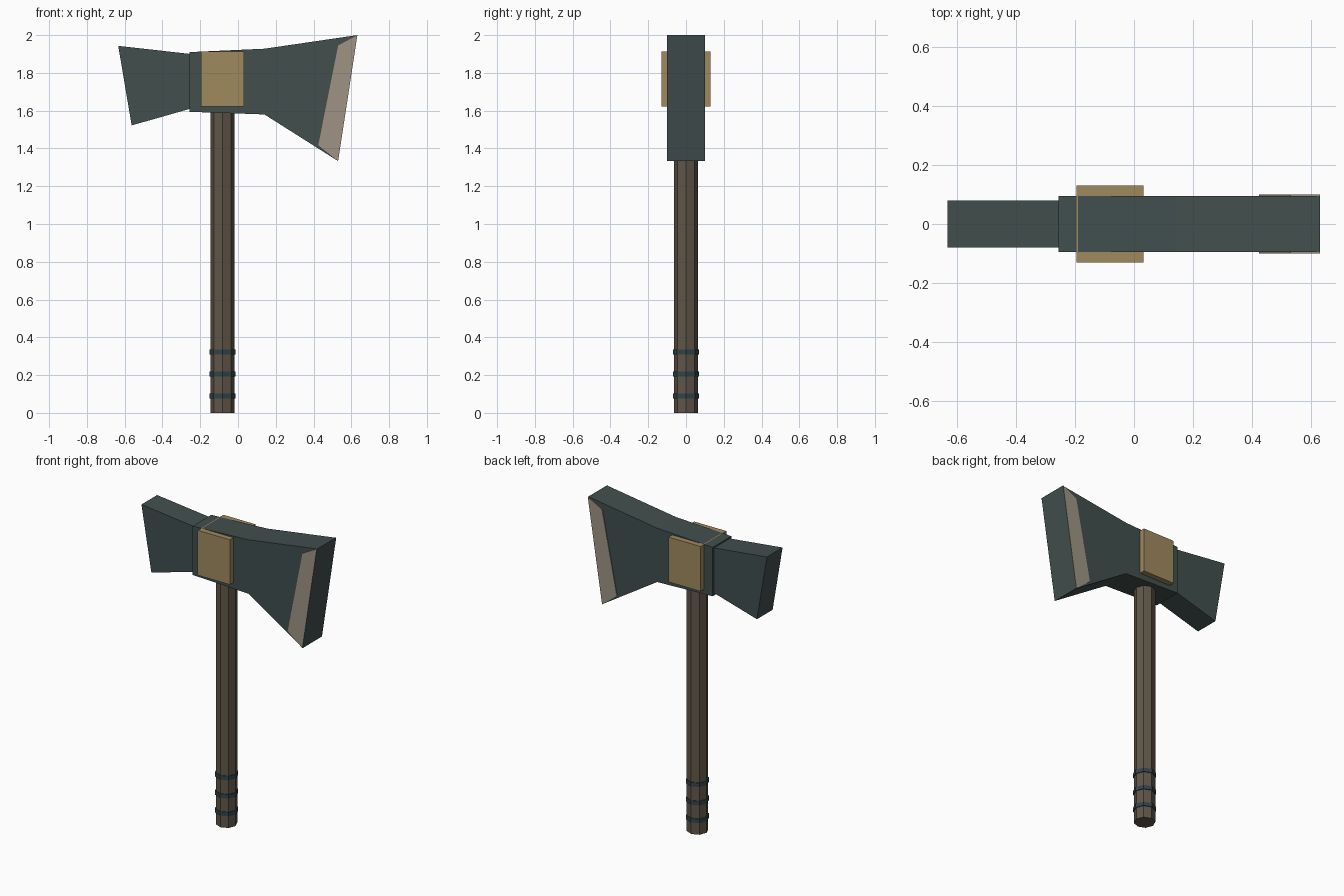
import bpy, bmesh, math
from mathutils import Matrix

cube = bpy.data.objects.get("Cube")
if cube:
    bpy.data.objects.remove(cube, do_unlink=True)


def material(name, rgb):
    m = bpy.data.materials.new(name)
    m.use_nodes = True
    m.diffuse_color = (*rgb, 1)
    bsdf = m.node_tree.nodes["Principled BSDF"]
    bsdf.inputs["Base Color"].default_value = (*rgb, 1)
    bsdf.inputs["Roughness"].default_value = 0.8
    return m


STEEL = material("dark steel", (0.053, 0.078, 0.076))
EDGE = material("pale edge", (0.342, 0.296, 0.231))
BRASS = material("brass", (0.352, 0.254, 0.114))
WOOD = material("brown wood", (0.12, 0.094, 0.066))
BAND = material("blue steel", (0.03, 0.058, 0.069))


def finish(name, bm, *mats):
    bmesh.ops.recalc_face_normals(bm, faces=bm.faces)
    mesh = bpy.data.meshes.new(name)
    bm.to_mesh(mesh)
    bm.free()
    for m in mats:
        mesh.materials.append(m)
    obj = bpy.data.objects.new(name, mesh)
    bpy.context.collection.objects.link(obj)
    return obj


def slab(name, profile, half, *mats):
    """Extrude an x-z outline evenly to both sides of y = 0."""
    bm = bmesh.new()
    face = bm.faces.new([bm.verts.new((x, -half, z)) for x, z in profile])
    out = bmesh.ops.extrude_face_region(bm, geom=[face])["geom"]
    verts = [v for v in out if isinstance(v, bmesh.types.BMVert)]
    bmesh.ops.translate(bm, verts=verts, vec=(0, 2 * half, 0))
    return finish(name, bm, *mats)


def rod(name, radius, z0, z1, mat):
    """Eight-sided upright rod on the handle axis."""
    bm = bmesh.new()
    bmesh.ops.create_cone(bm, cap_ends=True, segments=8, radius1=radius, radius2=radius,
                          depth=z1 - z0, matrix=Matrix.Translation((-0.082, 0, (z0 + z1) / 2)))
    return finish(name, bm, mat)


# Handle and its grip bands
rod("handle", 0.064, 0, 1.75, WOOD)
for i, z in enumerate((0.09, 0.205, 0.323)):
    rod(f"grip_band_{i + 1}", 0.069, z - 0.013, z + 0.013, BAND)

# Head: flaring blade and the hammer-like poll behind it
slab("blade", [(-0.257, 1.594), (0.14, 1.58), (0.53, 1.333), (0.632, 2.0),
               (0.14, 1.928), (-0.257, 1.91)], 0.095, STEEL)
slab("poll", [(-0.25, 1.611), (-0.563, 1.522), (-0.634, 1.943), (-0.25, 1.9)], 0.08, STEEL)

# Ground cutting edge: pale on the sides, dark on the blunt end
edge = slab("cutting_edge", [(0.425, 1.417), (0.53, 1.333), (0.632, 2.0), (0.53, 1.945)],
            0.1, EDGE, STEEL)
for p in edge.data.polygons:
    if p.normal.x > 0.9 and p.center.x > 0.55:
        p.material_index = 1

# Brass block clasping the head
slab("clasp", [(-0.196, 1.623), (0.033, 1.623), (0.033, 1.913), (-0.196, 1.913)], 0.131, BRASS)
